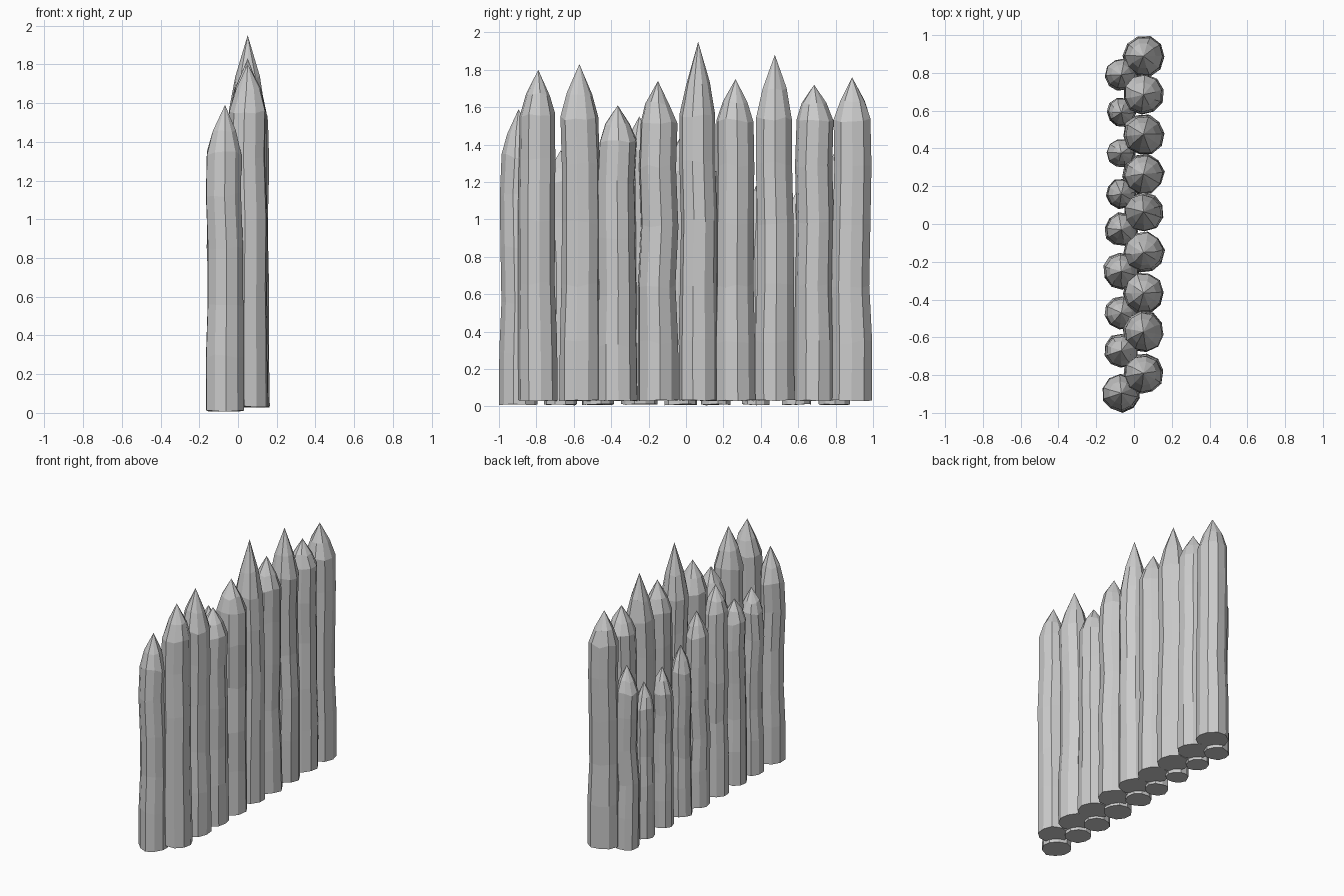
import bpy, bmesh, math, random

if "Cube" in bpy.data.objects:
    bpy.data.objects.remove(bpy.data.objects["Cube"])

SIDES = 10
random.seed(7)

# y position, radius, shoulder height, tip height
FRONT_ROW = [
    (-0.79, 0.108, 1.56, 1.80), (-0.57, 0.108, 1.54, 1.83), (-0.365, 0.110, 1.42, 1.61),
    (-0.15, 0.110, 1.52, 1.74), (0.065, 0.106, 1.55, 1.95), (0.265, 0.108, 1.53, 1.75),
    (0.475, 0.108, 1.54, 1.88), (0.685, 0.107, 1.53, 1.72), (0.888, 0.110, 1.53, 1.76)]
BACK_ROW = [
    (-0.895, 0.100, 1.34, 1.59), (-0.67, 0.088, 1.20, 1.37), (-0.47, 0.088, 1.20, 1.36),
    (-0.25, 0.096, 1.36, 1.55), (-0.03, 0.087, 1.26, 1.44), (0.16, 0.081, 1.07, 1.26),
    (0.375, 0.075, 1.00, 1.18), (0.59, 0.077, 0.97, 1.15), (0.79, 0.085, 1.16, 1.35)]


def stake(name, x, y, base, radius, shoulder, tip):
    """Slightly crooked faceted log with a hewn point."""
    bm = bmesh.new()
    spin = random.uniform(0, math.tau)
    lumps = [random.uniform(0.95, 1.03) for _ in range(SIDES)]
    h = shoulder - base
    # height, radius factor, sideways wander
    rings = [(base, 1.02, 0), (base + 0.21 * h, 1.01, 0.003), (base + 0.41 * h, 0.95, 0.009),
             (base + 0.63 * h, 0.95, 0.009), (base + 0.84 * h, 0.94, 0.008),
             (shoulder, 0.93, 0.005), (shoulder + 0.45 * (tip - shoulder), 0.62, 0.004)]
    loops = []
    for i, (z, f, wander) in enumerate(rings):
        cx = x + random.uniform(-wander, wander)
        cy = y + random.uniform(-wander, wander)
        dz = 0.004 if i == 0 else 0.012
        loop = []
        for k in range(SIDES):
            a = spin + math.tau * k / SIDES
            r = radius * f * lumps[k] * random.uniform(0.985, 1.015)
            loop.append(bm.verts.new((cx + r * math.cos(a), cy + r * math.sin(a),
                                      z + random.uniform(-dz, dz))))
        loops.append(loop)
    apex = bm.verts.new((x, y, tip))
    bm.faces.new(loops[0][::-1])
    for lo, hi in zip(loops, loops[1:]):
        for k in range(SIDES):
            n = (k + 1) % SIDES
            bm.faces.new((lo[k], lo[n], hi[n], hi[k]))
    for k in range(SIDES):
        bm.faces.new((loops[-1][k], loops[-1][(k + 1) % SIDES], apex))
    mesh = bpy.data.meshes.new(name)
    bm.to_mesh(mesh)
    bm.free()
    bpy.context.collection.objects.link(bpy.data.objects.new(name, mesh))


# Tall row of stakes on the right
for i, (y, r, s, t) in enumerate(FRONT_ROW):
    stake(f"tall_stake_{i + 1}", 0.05, y, 0.032, r, s, t)

# Shorter supporting row on the left
for i, (y, r, s, t) in enumerate(BACK_ROW):
    stake(f"short_stake_{i + 1}", -0.067, y, 0.01, r, s, t)
